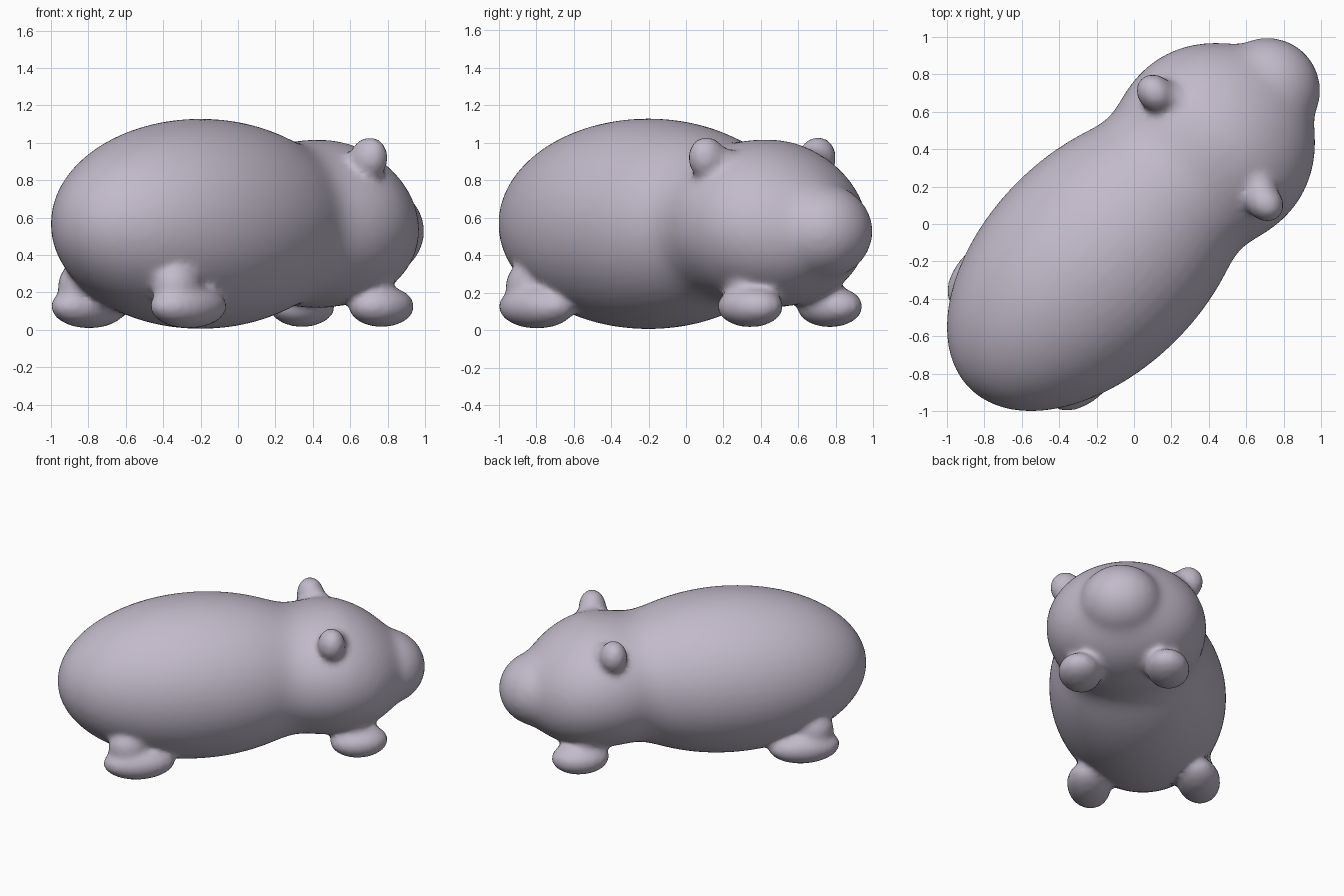
import bpy, bmesh, math
from mathutils import Matrix, Vector

if "Cube" in bpy.data.objects:
    bpy.data.objects.remove(bpy.data.objects["Cube"])

fur = bpy.data.materials.new("soft_lilac_grey")
fur.diffuse_color = (0.54, 0.49, 0.59, 1)
fur.use_nodes = True
fur.node_tree.nodes["Principled BSDF"].inputs["Base Color"].default_value = fur.diffuse_color

bm = bmesh.new()


def blob(center, radii, pitch=0.0, roll=0.0):
    """Ellipsoid in the animal's own frame: u forward, v left, z up."""
    m = (Matrix.Translation(center) @ Matrix.Rotation(pitch, 4, 'Y')
         @ Matrix.Rotation(roll, 4, 'X') @ Matrix.Diagonal((*radii, 1)))
    bmesh.ops.create_uvsphere(bm, u_segments=24, v_segments=14, radius=1, matrix=m)


# Torso, head and muzzle: (centre u, half length, half width, half height)
LUMPS = [(-0.283, 0.96, 0.60, 0.562), (0.60, 0.54, 0.545, 0.45), (1.0, 0.29, 0.285, 0.26)]


def blend(u, k):
    """Soft maximum of the lump sections at station u."""
    total = 0
    for lump in LUMPS:
        t = 1 - ((u - lump[0]) / lump[1]) ** 2
        if t > 0:
            total += (lump[k] * math.sqrt(t)) ** 10
    return total ** 0.1


# Loft the fused trunk from elliptical rings
SIDES, RINGS, U0, U1 = 48, 90, -1.243, 1.29
rings = []
for i in range(1, RINGS):
    u = (U0 + U1) / 2 - (U1 - U0) / 2 * math.cos(math.pi * i / RINGS)
    w, h = blend(u, 2), blend(u, 3)
    zc = 0.567 - 0.04 * min(1, max(0, (u - 0.7) / 0.35))
    rings.append([bm.verts.new((u, w * math.cos(a), zc + h * math.sin(a)))
                  for a in (2 * math.pi * j / SIDES for j in range(SIDES))])
for a, b in zip(rings, rings[1:]):
    for j in range(SIDES):
        k = (j + 1) % SIDES
        bm.faces.new((a[j], a[k], b[k], b[j]))
for ring, u, z in ((rings[0], U0, 0.567), (rings[-1], U1, 0.527)):
    tip = bm.verts.new((u, 0, z))
    for j in range(SIDES):
        bm.faces.new((ring[j], tip, ring[(j + 1) % SIDES]))

for s in (-1, 1):
    # Hind paw and leg
    blob((-0.75, s * 0.375, 0.125), (0.25, 0.15, 0.117))
    blob((-0.82, s * 0.36, 0.23), (0.14, 0.12, 0.14))
    # Front paw and leg
    blob((0.785, s * 0.30, 0.125), (0.20, 0.15, 0.11))
    blob((0.74, s * 0.29, 0.25), (0.11, 0.10, 0.15))
    # Ear with its root
    blob((0.575, s * 0.41, 0.91), (0.095, 0.11, 0.125), 0, -s * 0.5)
    blob((0.62, s * 0.32, 0.86), (0.09, 0.12, 0.11))

# Turn the animal to face the +x +y diagonal
bmesh.ops.rotate(bm, verts=bm.verts, cent=Vector(), matrix=Matrix.Rotation(math.pi / 4, 3, 'Z'))
bmesh.ops.recalc_face_normals(bm, faces=bm.faces)
mesh = bpy.data.meshes.new("rodent_body")
bm.to_mesh(mesh)
bm.free()
mesh.materials.append(fur)
body = bpy.data.objects.new("rodent_body", mesh)
bpy.context.collection.objects.link(body)

# Fuse the parts into one skin and soften the joins
fuse = body.modifiers.new("fuse", 'REMESH')
fuse.mode = 'VOXEL'
fuse.voxel_size = 0.022
fuse.use_smooth_shade = True
soft = body.modifiers.new("soften", 'SMOOTH')
soft.factor = 0.5
soft.iterations = 6
bpy.context.view_layer.objects.active = body
body.select_set(True)
bpy.ops.object.convert(target='MESH')
bpy.ops.object.shade_smooth()
